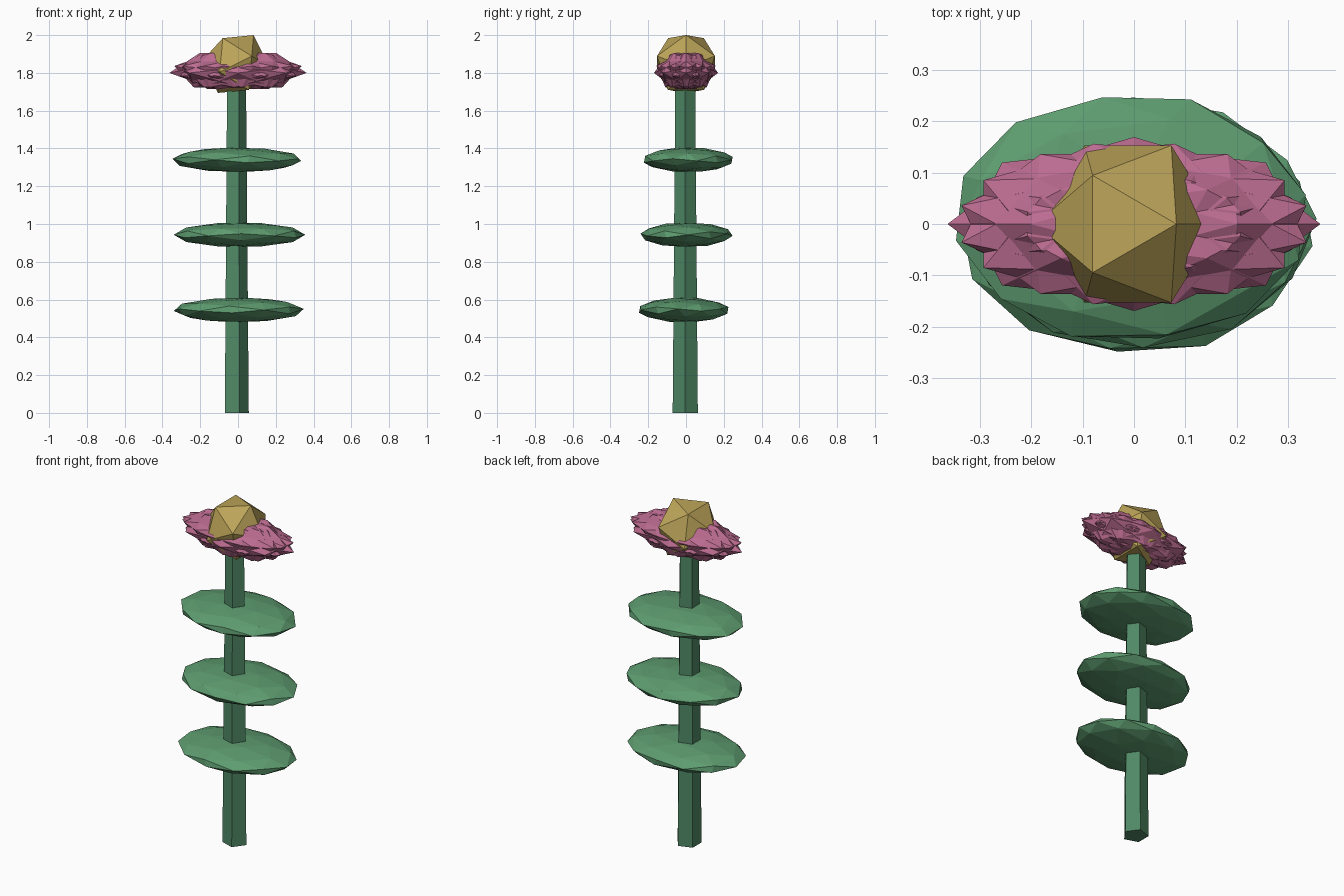
import bpy, bmesh
from math import pi, cos, sin, radians
from mathutils import Matrix

if "Cube" in bpy.data.objects:
    bpy.data.objects.remove(bpy.data.objects["Cube"])


def material(name, rgb):
    m = bpy.data.materials.new(name)
    m.diffuse_color = (*rgb, 1)
    m.use_nodes = True
    m.node_tree.nodes["Principled BSDF"].inputs["Base Color"].default_value = m.diffuse_color
    return m


stem_green = material("stem_green", (0.08, 0.25, 0.13))
leaf_green = material("leaf_green", (0.11, 0.33, 0.16))
pink = material("petal_pink", (0.50, 0.15, 0.28))
gold = material("heart_gold", (0.50, 0.37, 0.10))

# Turns the icosphere so that an edge, not a point, faces up
EDGE_UP = Matrix.Rotation(radians(31.717), 4, 'Y')


def finish(bm, name, mat):
    me = bpy.data.meshes.new(name)
    bm.to_mesh(me)
    bm.free()
    me.materials.append(mat)
    ob = bpy.data.objects.new(name, me)
    bpy.context.collection.objects.link(ob)
    return ob


def squashed_ball(name, center, radii, turn, detail, mat):
    """Low-poly ball turned about z first, then stretched to the radii."""
    bm = bmesh.new()
    place = (Matrix.Translation(center) @ Matrix.Diagonal((*radii, 1))
             @ Matrix.Rotation(turn, 4, 'Z') @ EDGE_UP)
    bmesh.ops.create_icosphere(bm, subdivisions=detail, radius=1, matrix=place)
    return finish(bm, name, mat)


# Five-sided tapered stem
bm = bmesh.new()
bmesh.ops.create_cone(bm, cap_ends=True, segments=5, radius1=0.07, radius2=0.055,
                      depth=1.8, matrix=Matrix.Translation((-0.013, -0.004, 0.9))
                      @ Matrix.Rotation(-pi / 2, 4, 'Z'))
finish(bm, "stem", stem_green)

# Three flat leaf tiers
for i, (x, y, z) in enumerate([(0.004, -0.012, 0.545), (0.008, 0.003, 0.943),
                               (-0.006, 0.012, 1.34)]):
    squashed_ball(f"leaf_tier_{i + 1}", (x, y, z), (0.348, 0.245, 0.066),
                  0.4 + i * 1.2, 2, leaf_green)

# Overlapping petals: turned copies make the spiky collar
N = 8
for i in range(N):
    a = 2 * pi * i / N
    squashed_ball(f"petal_{i + 1}", (0.02 * cos(a), 0.01 * sin(a), 1.81),
                  (0.345, 0.16, 0.113), a, 1, pink)

# Golden flower heart
squashed_ball("flower_heart", (-0.012, 0, 1.847), (0.18, 0.18, 0.18), 0, 1, gold)
